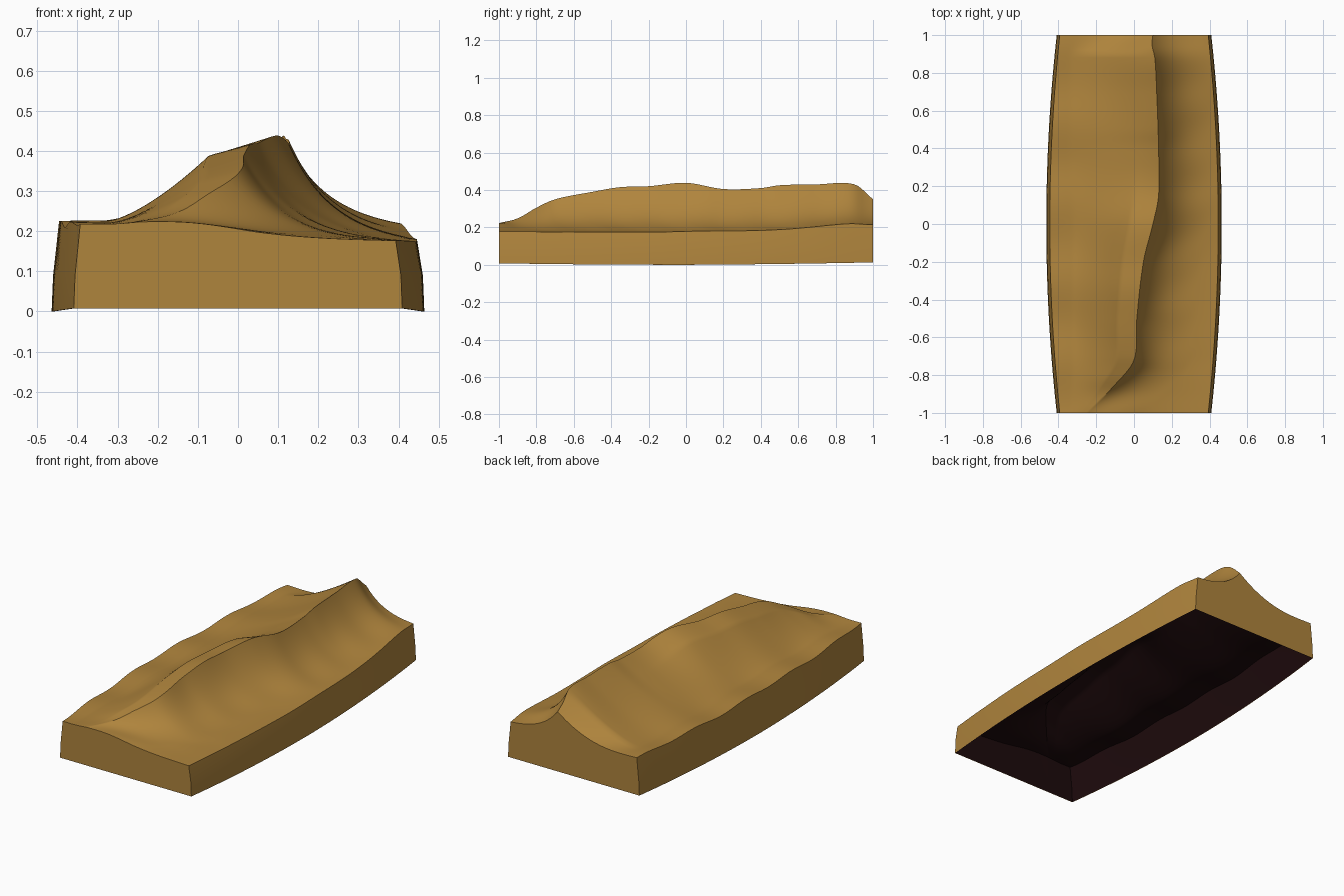
import bpy
import bmesh
import math

ROWS, COLUMNS = 100, 36

# Height and sideways position of the crest, as (y, value) pairs
CREST_X = [(-1, -.25), (-.85, -.1), (-.72, 0), (-.5, .015), (-.2, .05), (0, .1),
           (.15, .13), (.4, .13), (.7, .12), (.88, .11), (.95, .095), (1, .1)]
CREST_Z = [(-1, .223), (-.9, .248), (-.8, .305), (-.7, .35), (-.5, .39), (-.35, .415),
           (-.2, .42), (0, .438), (.2, .405), (.4, .41), (.5, .425), (.7, .43),
           (.9, .43), (1, .35)]
# Height of the low ground on the sheltered side
GROUND_Z = [(-1, .172), (-.5, .17), (0, .165), (.5, .17), (.85, .2), (1, .203)]
# How strongly the windward shoulder bulges
SHOULDER = [(-1, 0), (-.75, .8), (-.4, 1), (0, .8), (.3, .1), (1, 0)]


def sample(points, y):
    """Smooth cubic curve through the points."""
    def slope(i):
        a, b = points[max(i - 1, 0)], points[min(i + 1, len(points) - 1)]
        return (b[1] - a[1]) / (b[0] - a[0])

    i = 0
    while i < len(points) - 2 and y > points[i + 1][0]:
        i += 1
    (start, low), (end, high) = points[i], points[i + 1]
    span = end - start
    t = (y - start) / span
    ease = t * t * (3 - 2 * t)
    return (low + (high - low) * ease
            + span * slope(i) * t * (1 - t) ** 2
            - span * slope(i + 1) * t * t * (1 - t))


def half_width(y):
    """Bowed outline of the slab at its upper rim."""
    return .393 + .053 * (1 - y * y)


def windward_height(x, y):
    crest_x, crest_z = sample(CREST_X, y), sample(CREST_Z, y)
    # Wavy foot that fades toward the crest
    edge = min(1, max(0, -x / .4))
    foot = .219 + .006 * edge * math.sin(y * 15) + .003 * math.sin(y * 7 + x * 9)
    t = min(1, (crest_x - x) / (crest_x + .34))
    # Gentle cap beside the crest, then a steeper face below the shoulder
    shoulder = min(1 - t / 2, 1.4 * max(0, 1 - t / .95) ** 1.4)
    # The slope is scooped out where the slab is cut at the back
    scoop = max(0, (y - .9) / .1)
    hollow = (1 - t) ** (1.45 + 1.2 * scoop)
    weight = sample(SHOULDER, y)
    return foot + (crest_z - foot) * (hollow + (shoulder - hollow) * weight)


def lee_height(x, y):
    crest_x, crest_z = sample(CREST_X, y), sample(CREST_Z, y)
    ground = sample(GROUND_Z, y)
    distance = x - crest_x
    # Slip face falls steeply, then levels out; a low swell at the front tip
    steep = math.exp(-distance / .115)
    swell = 1 / (1 + (distance / .3) ** 3)
    tip = max(0, (-y - .7) / .3) ** 2
    flutes = .003 * math.sin(y * 23) * math.sin(min(1, distance / .3) * math.pi)
    return ground + (crest_z - ground) * (steep + (swell - steep) * tip) + flutes


def add_row(bm, y):
    crest, rim = sample(CREST_X, y), half_width(y)
    row = []
    for i in range(COLUMNS):
        x = -rim + (crest + rim) * i / COLUMNS
        row.append(bm.verts.new((x, y, windward_height(x, y))))
    for i in range(COLUMNS + 1):
        x = crest + (rim - crest) * (i / COLUMNS) ** 1.2
        row.append(bm.verts.new((x, y, lee_height(x, y))))
    return row


def extrude_rim(bm, edges, widen, height):
    """Drop the open border to a new level and return the new border."""
    result = bmesh.ops.extrude_edge_only(bm, edges=edges)["geom"]
    for vert in result:
        if isinstance(vert, bmesh.types.BMVert):
            vert.co.x *= widen
            vert.co.z = height(vert.co.y)
    return [e for e in result if isinstance(e, bmesh.types.BMEdge) and e.is_boundary]


def make_material(name, colour):
    material = bpy.data.materials.new(name)
    material.use_nodes = True
    material.diffuse_color = colour
    material.node_tree.nodes["Principled BSDF"].inputs["Base Color"].default_value = colour
    return material


cube = bpy.data.objects.get("Cube")
if cube:
    bpy.data.objects.remove(cube, do_unlink=True)

# Dune surface
bm = bmesh.new()
rows = [add_row(bm, -1 + 2 * i / ROWS) for i in range(ROWS + 1)]
for near, far in zip(rows, rows[1:]):
    for i in range(len(near) - 1):
        bm.faces.new((near[i], near[i + 1], far[i + 1], far[i]))

# Slab walls, left open underneath
border = [e for e in bm.edges if e.is_boundary]
border = extrude_rim(bm, border, 1.033, lambda y: .09)
extrude_rim(bm, border, 1.008, lambda y: .008 * y * y + .005 * max(0, y))
bmesh.ops.recalc_face_normals(bm, faces=bm.faces)

# Make sure the open shell faces outward
bm.normal_update()
if sum(f.normal.z * f.calc_area() for f in bm.faces) < 0:
    bmesh.ops.reverse_faces(bm, faces=bm.faces)

mesh = bpy.data.meshes.new("sand_dune")
bm.to_mesh(mesh)
bm.free()
dune = bpy.data.objects.new("sand_dune", mesh)
bpy.context.collection.objects.link(dune)
mesh.materials.append(make_material("sand", (.43, .232, .046, 1)))
mesh.materials.append(make_material("dark_maroon_lining", (.012, .003, .0035, 1)))

# Smooth slopes with crisp crest and rims
bpy.ops.object.select_all(action="DESELECT")
dune.select_set(True)
bpy.context.view_layer.objects.active = dune
bpy.ops.object.shade_smooth_by_angle(angle=math.radians(35))

# Thin dark lining on the hollow underside
lining = dune.modifiers.new("lining", "SOLIDIFY")
lining.thickness = .003
lining.offset = -1
lining.use_rim = False
lining.material_offset = 1
